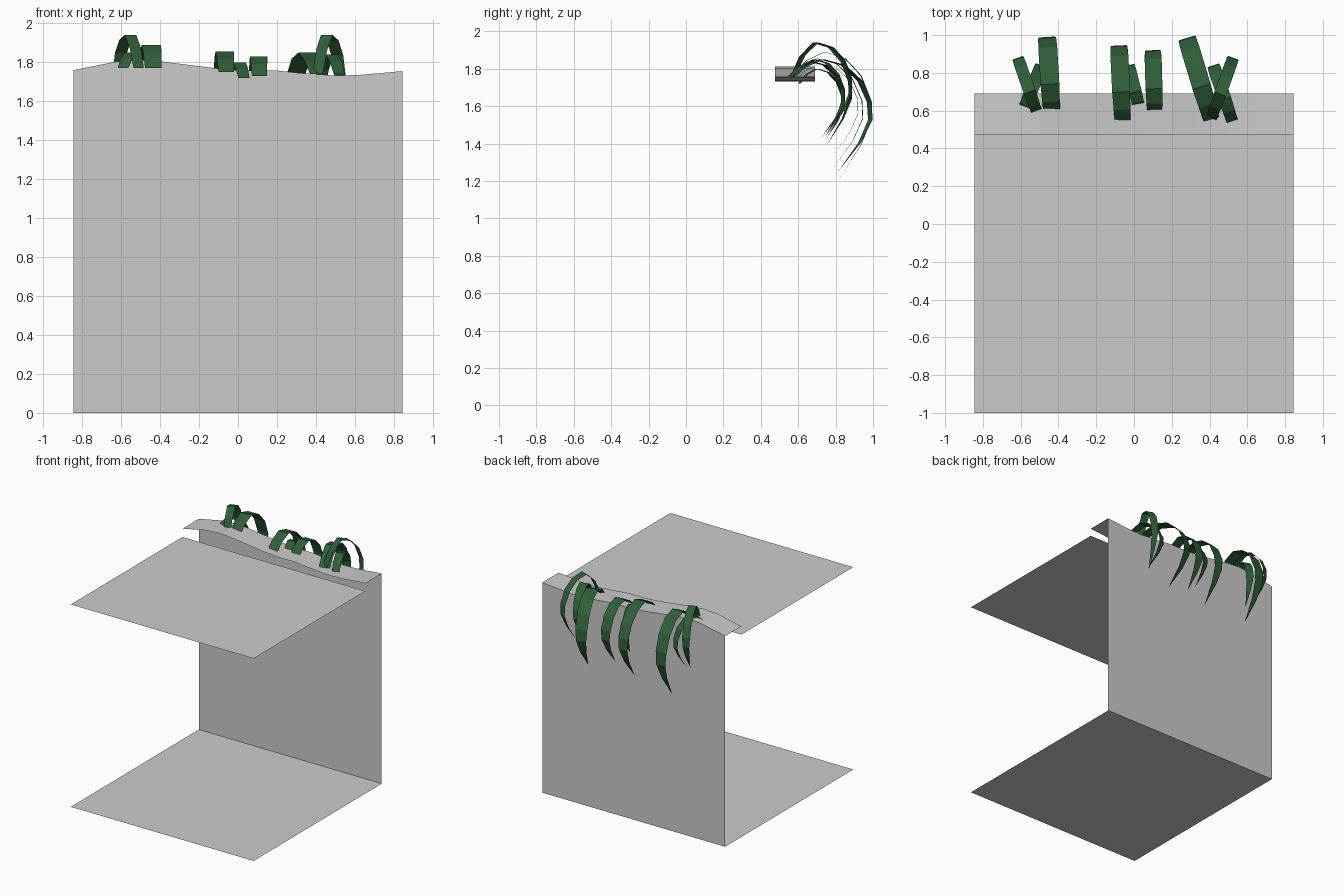
import bpy
from mathutils import Vector

if "Cube" in bpy.data.objects:
    bpy.data.objects.remove(bpy.data.objects["Cube"])


def make_object(name, verts, faces, material=None):
    mesh = bpy.data.meshes.new(name)
    mesh.from_pydata(verts, [], faces)
    mesh.update()
    obj = bpy.data.objects.new(name, mesh)
    bpy.context.collection.objects.link(obj)
    if material:
        mesh.materials.append(material)
    return obj


def sheet(name, edge_a, edge_b):
    """Strip of quads joining two point rows of equal length."""
    n = len(edge_a)
    faces = [(i, i + 1, n + i + 1, n + i) for i in range(n - 1)]
    return make_object(name, edge_a + edge_b, faces)


HALF, FRONT, BACK, LEDGE = 0.845, -1.0, 0.69, 0.475

# Floor and raised front panel
for name, z, back in (("floor", 0, BACK), ("upper_panel", 1.69, LEDGE)):
    sheet(name, [(-HALF, FRONT, z), (HALF, FRONT, z)],
          [(-HALF, back, z), (HALF, back, z)])

# Wavy rim line shared by the back wall and the ledge
rim = [(-HALF, 1.76), (-0.62, 1.805), (-0.5, 1.812), (-0.38, 1.803),
       (-0.1, 1.768), (0.05, 1.757), (0.2, 1.758), (0.32, 1.745),
       (0.5, 1.732), (0.62, 1.735), (HALF, 1.755)]
top = [(x, BACK, z) for x, z in rim]
sheet("back_wall", [(x, BACK, 0) for x, z in rim], top)
sheet("wavy_ledge", [(x, LEDGE, z) for x, z in rim], top)

# Leaf material
green = bpy.data.materials.new("leaf_green")
green.diffuse_color = (0.028, 0.115, 0.04, 1)
green.use_nodes = True
green.node_tree.nodes["Principled BSDF"].inputs["Base Color"].default_value = green.diffuse_color

# Arching leaf profile: reach, rise, drop, width (all as fractions)
PROFILE = [(0, 0, 0, 0.85), (0.17, 0.62, 0, 0.93), (0.4, 1, 0, 1),
           (0.66, 1, 0.05, 1), (0.87, 1, 0.19, 1), (0.99, 1, 0.38, 0.95),
           (1.0, 1, 0.54, 0.8), (0.87, 1, 0.74, 0.5)]


def leaf(name, base, far, apex, tip_z, width):
    """Flat ribbon from base over the apex, out to far, hanging to a point."""
    start = Vector(base)
    reach = Vector((far[0] - base[0], far[1] - base[1], 0))
    side = Vector((-reach.y, reach.x, 0)).normalized() * width / 2
    verts = []
    for t, rise, drop, w in PROFILE:
        p = start + reach * t
        p.z = base[2] + (apex - base[2]) * rise - (apex - tip_z) * drop
        verts += [p + side * w, p - side * w]
    tip = start + reach * 0.6
    tip.z = tip_z
    verts.append(tip)
    n = len(verts)
    faces = [(i, i + 1, i + 3, i + 2) for i in range(0, n - 3, 2)]
    faces.append((n - 3, n - 2, n - 1))
    make_object(name, verts, faces, green)


# Three tufts of three leaves: base, far point, apex height, tip height, width
tufts = {
    "left": [((-0.435, 0.575, 1.77), (-0.46, 0.99), 1.89, 1.22, 0.10),
             ((-0.51, 0.58, 1.77), (-0.615, 0.88), 1.94, 1.45, 0.065),
             ((-0.59, 0.59, 1.77), (-0.49, 0.84), 1.85, 1.43, 0.07)],
    "middle": [((-0.06, 0.535, 1.75), (-0.08, 0.945), 1.855, 1.26, 0.095),
               ((0.11, 0.58, 1.73), (0.10, 0.92), 1.83, 1.33, 0.09),
               ((0.03, 0.605, 1.72), (-0.03, 0.84), 1.80, 1.42, 0.07)],
    "right": [((0.41, 0.555, 1.74), (0.28, 0.985), 1.85, 1.25, 0.10),
              ((0.41, 0.56, 1.74), (0.525, 0.88), 1.94, 1.39, 0.065),
              ((0.52, 0.545, 1.74), (0.42, 0.84), 1.84, 1.43, 0.07)],
}
for where, leaves in tufts.items():
    for i, spec in enumerate(leaves, 1):
        leaf(f"{where}_leaf_{i}", *spec)
